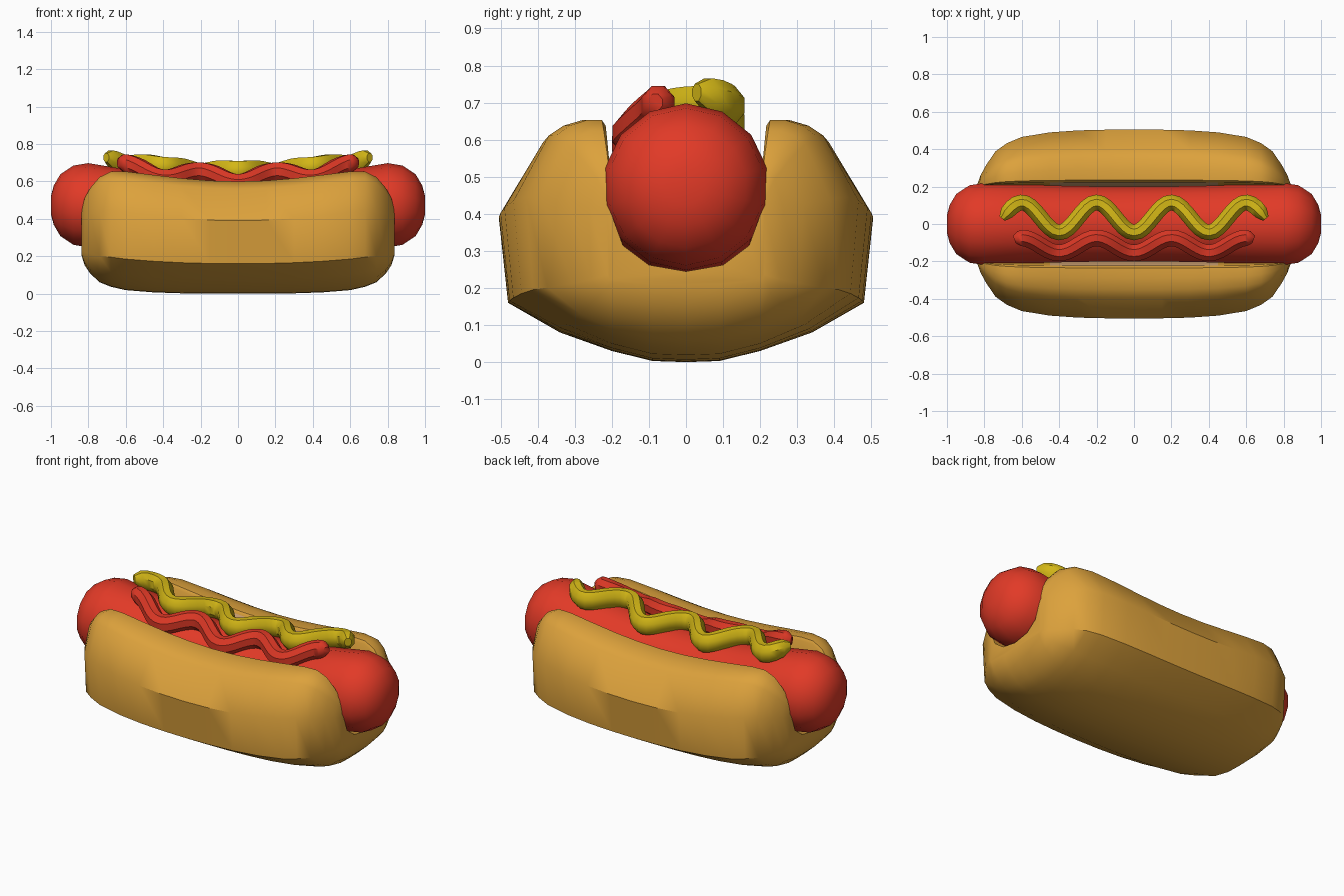
import bpy, bmesh, math
from mathutils import Vector

cube = bpy.data.objects.get("Cube")
if cube:
    bpy.data.objects.remove(cube, do_unlink=True)


def material(name, rgb):
    m = bpy.data.materials.new(name)
    m.use_nodes = True
    m.diffuse_color = (*rgb, 1)
    m.node_tree.nodes["Principled BSDF"].inputs["Base Color"].default_value = (*rgb, 1)
    return m


crust = material("golden crust", (0.72, 0.36, 0.045))
crumb = material("pale crumb", (0.72, 0.42, 0.2))
meat = material("sausage red", (0.76, 0.042, 0.02))
sauce = material("ketchup red", (0.70, 0.038, 0.018))
yellow = material("mustard yellow", (0.65, 0.47, 0.008))


def loft(name, rings, mats, angle):
    """Skin a list of closed rings and cap both ends."""
    bm = bmesh.new()
    loops = [[bm.verts.new(p) for p in ring] for ring in rings]
    n = len(loops[0])
    for a, b in zip(loops, loops[1:]):
        for i in range(n):
            bm.faces.new((a[i], a[(i + 1) % n], b[(i + 1) % n], b[i]))
    bm.faces.new(loops[0][::-1])
    bm.faces.new(loops[-1])
    bmesh.ops.recalc_face_normals(bm, faces=bm.faces)
    mesh = bpy.data.meshes.new(name)
    bm.to_mesh(mesh)
    bm.free()
    for m in mats:
        mesh.materials.append(m)
    obj = bpy.data.objects.new(name, mesh)
    bpy.context.collection.objects.link(obj)
    bpy.ops.object.select_all(action="DESELECT")
    obj.select_set(True)
    bpy.context.view_layer.objects.active = obj
    bpy.ops.object.shade_smooth_by_angle(angle=math.radians(angle))
    return obj


def both_ends(stations):
    """Mirror (x, value) stations to negative x."""
    return [(-x, v) for x, v in stations[:0:-1]] + stations


def clamp(v, lo, hi):
    return max(lo, min(hi, v))


# Bun: U-shaped section that shrinks towards its channel at the ends
half = [(0, 0), (0.09, 0.003), (0.2, 0.03), (0.34, 0.08), (0.48, 0.16),
        (0.505, 0.39), (0.395, 0.56), (0.35, 0.585), (0.29, 0.6), (0.235, 0.6),
        (0.222, 0.585), (0.208, 0.42), (0.2, 0.34), (0.17, 0.27), (0.1, 0.225), (0, 0.21)]
section = half + [(-y, z) for y, z in half[-2:0:-1]]
bun_stations = both_ends([(0, 1), (0.15, 0.997), (0.3, 0.985), (0.45, 0.95), (0.6, 0.87),
                          (0.68, 0.76), (0.74, 0.62), (0.79, 0.38), (0.82, 0.2), (0.838, 0.04)])


def bun_point(x, s, y, z):
    ay, az = clamp(y, -0.2, 0.2), clamp(z, 0.21, 0.34)
    z = az + (z - az) * s ** 0.6
    lift = 0.09 * min((x / 0.65) ** 2, 1.1)
    return x, ay + (y - ay) * s, z + lift * z / 0.6


bun = loft("bun", [[bun_point(x, s, y, z) for y, z in section] for x, s in bun_stations],
           [crust, crumb], 38)
# Pale crumb on the upper inside walls
for f in bun.data.polygons:
    c = f.center
    if abs(c.x) < 0.45 and c.z > 0.38 and c.y * f.normal.y < 0 and abs(c.y) < 0.22:
        f.material_index = 1


# Sausage: gently bent, with blunt faceted ends
def axis_height(x):
    return 0.41 + 0.06 * min((x / 0.75) ** 2, 1.05)


def radius_at(x):
    return 0.205 + 0.02 * min((x / 0.8) ** 2, 1)


def ring_angles(n):
    return [math.tau * (i + 0.5) / n for i in range(n)]


body = [(x, radius_at(x)) for x in (0, 0.2, 0.4, 0.6, 0.8)]
tips = [(0.88, 0.212), (0.95, 0.165), (0.985, 0.105), (1.0, 0.05)]
loft("sausage", [[(x, r * math.cos(a), axis_height(x) + r * math.sin(a)) for a in ring_angles(14)]
                 for x, r in both_ends(body + tips)], [meat], 30)


# Sauces: wavy tubes laid over the sausage
def squiggle(name, mat, reach, mid, wave, width, height, follow, steps=56):
    def centre(x):
        y = mid - wave * math.cos(math.tau * x / 0.4)
        r = radius_at(x)
        drop = r - math.sqrt(r * r - y * y)
        return Vector((x, y, axis_height(x) + r - follow * drop + 0.045))

    rings = []
    for k in range(steps + 1):
        x = reach * (2 * k / steps - 1)
        c = centre(x)
        t = centre(x + 0.005) - centre(x - 0.005)
        side = Vector((-t.y, t.x, 0)).normalized()
        end = clamp((reach - abs(x)) / 0.06, 0, 1)
        taper = 0.45 + 0.55 * math.sqrt(1 - (1 - end) ** 2)
        rings.append([c + taper * (side * width * math.cos(a) + Vector((0, 0, height * math.sin(a))))
                      for a in ring_angles(8)])
    return loft(name, rings, [mat], 40)


squiggle("mustard", yellow, 0.705, 0.035, 0.08, 0.046, 0.056, 0.55)
squiggle("ketchup", sauce, 0.64, -0.115, 0.04, 0.048, 0.054, 1.0)
